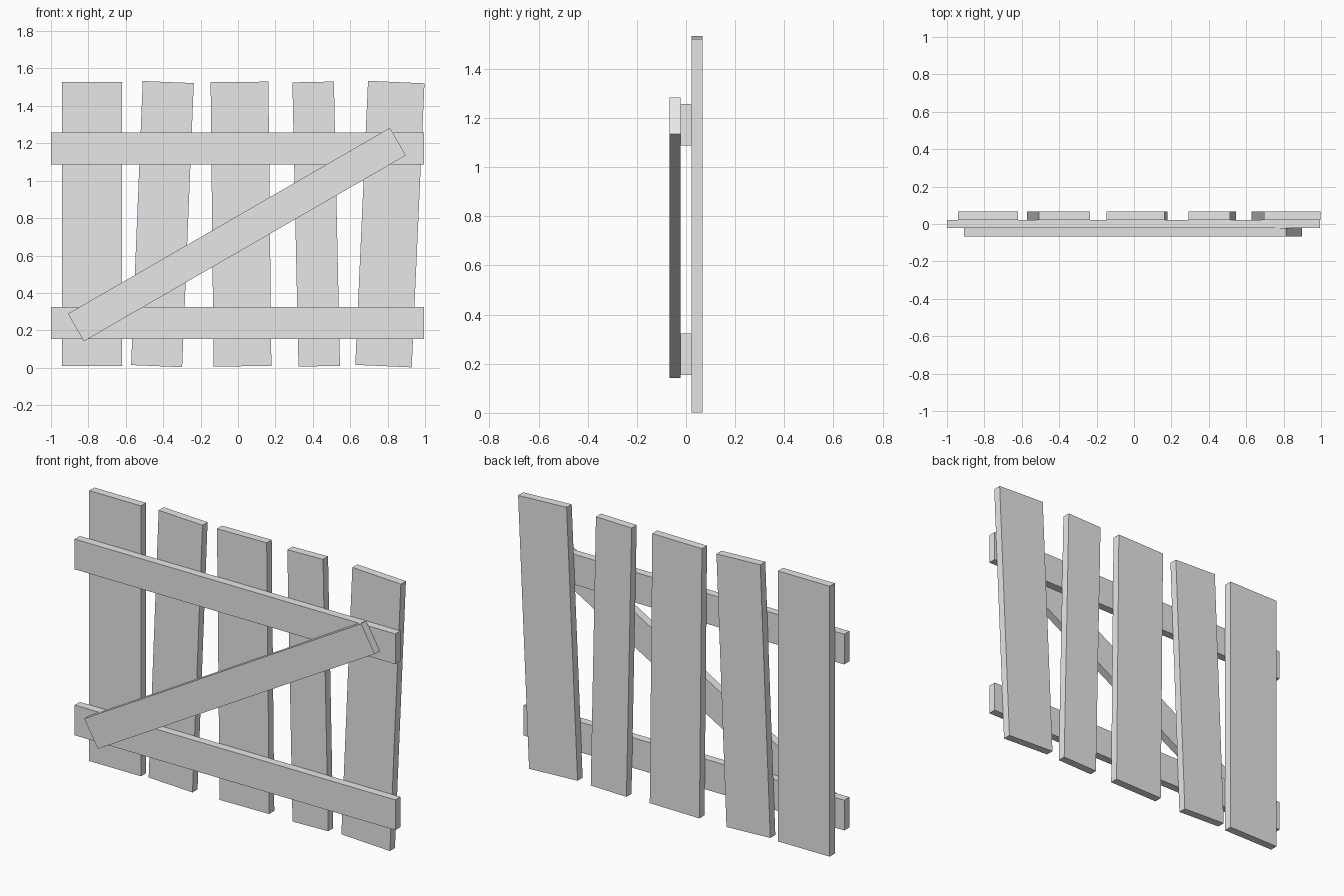
import bpy
import bmesh
from math import radians
from mathutils import Matrix, Vector

cube = bpy.data.objects.get("Cube")
if cube:
    bpy.data.objects.remove(cube, do_unlink=True)

GREY = (0.8, 0.8, 0.8, 1.0)
wood = bpy.data.materials.new("plain_grey")
wood.use_nodes = True
wood.diffuse_color = GREY
wood.node_tree.nodes["Principled BSDF"].inputs["Base Color"].default_value = GREY

THICK = 0.045


def board(name, x, y, z, width, height, tilt=0.0):
    """Flat board in the XZ plane; positive tilt leans its top towards +x."""
    mesh = bpy.data.meshes.new(name)
    bm = bmesh.new()
    bmesh.ops.create_cube(bm, size=1.0)
    bmesh.ops.scale(bm, vec=Vector((width, THICK, height)), verts=bm.verts)
    bm.to_mesh(mesh)
    bm.free()
    mesh.materials.append(wood)
    obj = bpy.data.objects.new(name, mesh)
    obj.matrix_world = Matrix.Translation((x, y, z)) @ Matrix.Rotation(tilt, 4, "Y")
    bpy.context.collection.objects.link(obj)
    return obj


# Uneven upright planks at the back: centre x, width, lean in degrees
planks = [
    (-0.780, 0.322, 0.0),
    (-0.404, 0.273, 2.35),
    (0.016, 0.309, -0.6),
    (0.418, 0.222, -1.22),
    (0.812, 0.302, 2.57),
]
for i, (x, width, lean) in enumerate(planks, 1):
    board(f"plank_{i}", x, THICK, 0.768, width, 1.52, radians(lean))

# Horizontal rails in the middle layer
for name, z in (("lower_rail", 0.239), ("upper_rail", 1.172)):
    board(name, -0.003, 0.0, z, 1.994, 0.17)

# Diagonal brace across the front
board("diagonal_brace", -0.006, -THICK, 0.712, 1.988, 0.17, radians(-30))
